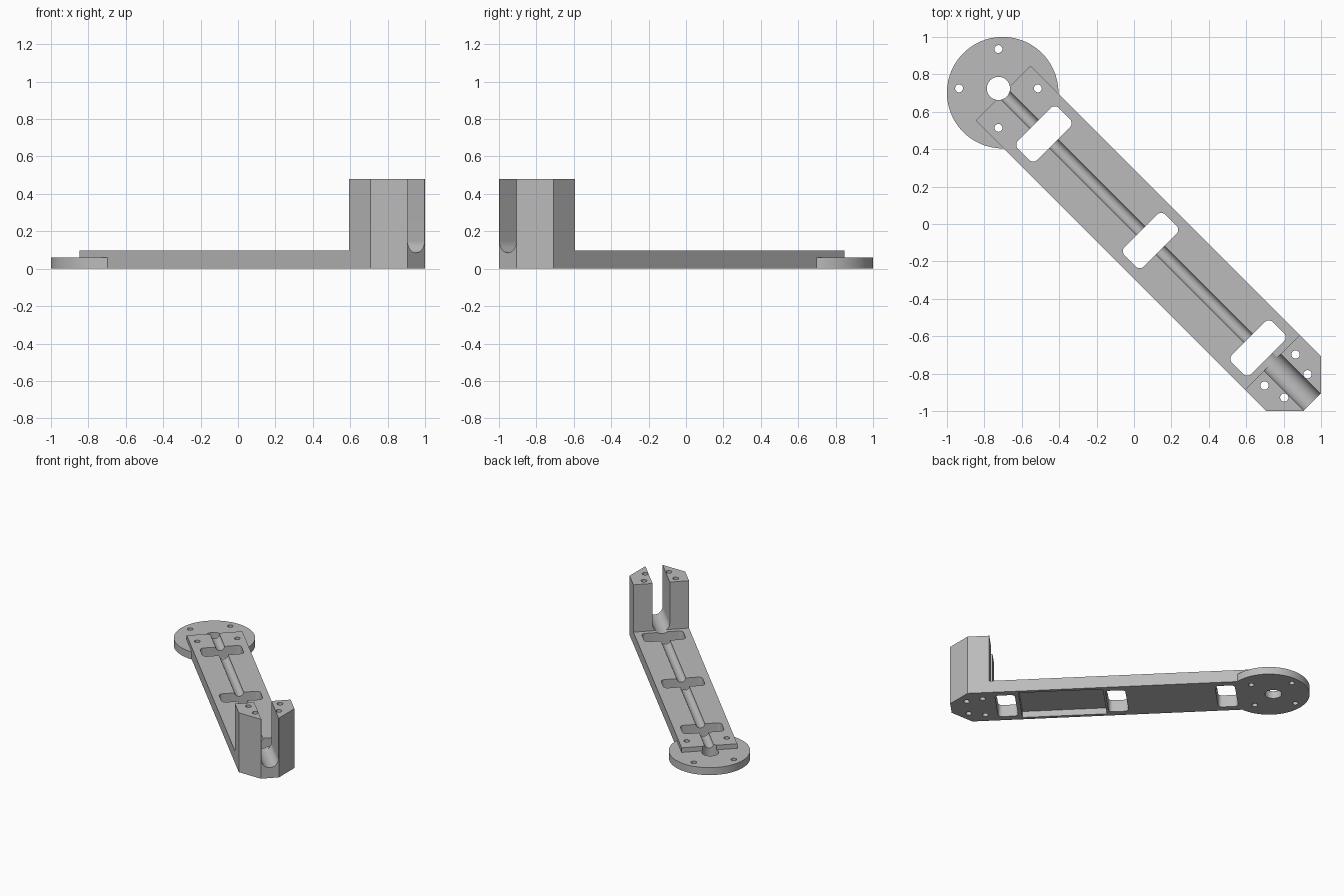
import bpy, bmesh, math
from mathutils import Matrix

if "Cube" in bpy.data.objects:
    bpy.data.objects.remove(bpy.data.objects["Cube"])

# Parts are laid out along local x, then turned to lie on the diagonal
TURN = Matrix.Rotation(math.radians(-45), 4, 'Z')

grey = bpy.data.materials.new("light_grey")
grey.diffuse_color = (0.5, 0.5, 0.5, 1)
grey.use_nodes = True
grey.node_tree.nodes["Principled BSDF"].inputs["Base Color"].default_value = grey.diffuse_color


def prism(name, pts, lo, hi, along='z'):
    """Extrude a closed outline from lo to hi along z (x, y points) or x (y, z points)."""
    bm = bmesh.new()
    place = (lambda p, h: (p[0], p[1], h)) if along == 'z' else (lambda p, h: (h, p[0], p[1]))
    a = [bm.verts.new(place(p, lo)) for p in pts]
    b = [bm.verts.new(place(p, hi)) for p in pts]
    n = len(pts)
    bm.faces.new(a[::-1])
    bm.faces.new(b)
    for i in range(n):
        j = (i + 1) % n
        bm.faces.new((a[i], a[j], b[j], b[i]))
    bmesh.ops.recalc_face_normals(bm, faces=bm.faces)
    bm.transform(TURN)
    me = bpy.data.meshes.new(name)
    bm.to_mesh(me)
    bm.free()
    me.materials.append(grey)
    ob = bpy.data.objects.new(name, me)
    bpy.context.collection.objects.link(ob)
    return ob


def arc(cx, cy, r, a0, a1, n):
    return [(cx + r * math.cos(math.radians(a0 + (a1 - a0) * i / n)),
             cy + r * math.sin(math.radians(a0 + (a1 - a0) * i / n))) for i in range(n + 1)]


def circle(cx, cy, r, n):
    return arc(cx, cy, r, 0, 360, n)[:-1]


def rect(x0, x1, y):
    return [(x0, -y), (x1, -y), (x1, y), (x0, y)]


def rounded(cx, a, b, r):
    pts = []
    for sx, sy, s in ((1, 1, 0), (-1, 1, 90), (-1, -1, 180), (1, -1, 270)):
        pts += arc(cx + sx * (a - r), sy * (b - r), r, s, s + 90, 6)
    return pts


def boolean(ob, other, op):
    m = ob.modifiers.new(op, 'BOOLEAN')
    m.operation, m.solver, m.object = op, 'EXACT', other
    bpy.context.view_layer.objects.active = ob
    bpy.ops.object.modifier_apply(modifier=m.name)
    bpy.data.objects.remove(other)


W = 0.207
# Flat arm, mounting disc and chamfered end block as one solid
arm = prism("bracket_arm", rect(-0.99, 1.10, W), 0, 0.097)
block = [(1.047, -W), (1.207, -W), (1.347, -0.067), (1.347, 0.067), (1.207, W), (1.047, W)]
boolean(arm, prism("end_block", block, 0, 0.48), 'UNION')
boolean(arm, prism("mounting_disc", circle(-0.993, 0, 0.298, 96), 0, 0.06), 'UNION')

# Rounded windows through the arm
for x in (-0.681, 0.125, 0.938):
    boolean(arm, prism("window_cut", rounded(x, 0.073, 0.154, 0.03), -0.1, 0.3), 'DIFFERENCE')

# Shallow pocket underneath
boolean(arm, prism("pocket_cut", rect(0.215, 0.835, 0.18), -0.1, 0.05), 'DIFFERENCE')

# Cable groove along the top
boolean(arm, prism("groove_cut", circle(0, 0.1, 0.034, 32), -1.02, 0.94, 'x'), 'DIFFERENCE')

# U-shaped slot through the end block
slot = arc(0, 0.149, 0.064, 180, 360, 24) + [(0.064, 0.6), (-0.064, 0.6)]
boolean(arm, prism("slot_cut", slot, 0.95, 1.5, 'x'), 'DIFFERENCE')

# Centre hole and screw holes
holes = [(-1.025, 0, 0.062)]
for s in (-1, 1):
    holes += [(-1.025 + 0.149, s * 0.149, 0.021), (-1.025 - 0.149, s * 0.149, 0.021),
              (1.104, s * 0.118, 0.022), (1.224, s * 0.088, 0.022)]
for x, y, r in holes:
    boolean(arm, prism("hole_cut", circle(x, y, r, 32), -0.1, 0.7), 'DIFFERENCE')

# Smooth curved walls, keep edges sharp
bpy.ops.object.select_all(action='DESELECT')
arm.select_set(True)
bpy.context.view_layer.objects.active = arm
bpy.ops.object.shade_smooth_by_angle(angle=math.radians(30))
